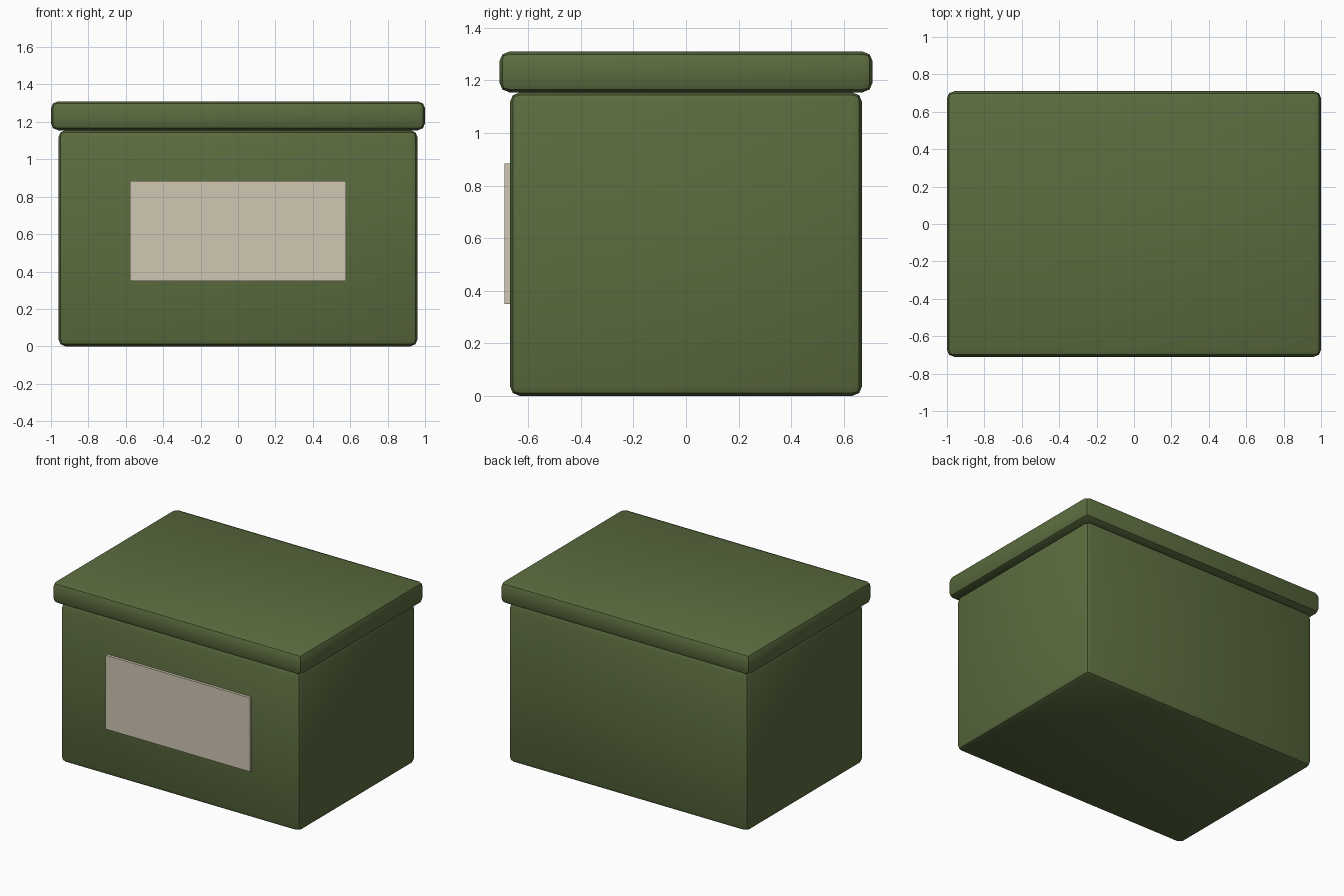
import bpy
import math

cube = bpy.data.objects.get("Cube")
if cube:
    bpy.data.objects.remove(cube, do_unlink=True)


def make_material(name, color):
    mat = bpy.data.materials.new(name)
    mat.use_nodes = True
    mat.diffuse_color = color
    mat.node_tree.nodes["Principled BSDF"].inputs["Base Color"].default_value = color
    return mat


def make_box(name, size, bottom, mat, y=0, bevel=0):
    """Box resting at height bottom, with optional softened edges."""
    bpy.ops.mesh.primitive_cube_add(size=1, location=(0, y, bottom + size[2] / 2))
    box = bpy.context.object
    box.name = name
    box.scale = size
    bpy.ops.object.transform_apply(location=False, rotation=False, scale=True)
    box.data.materials.append(mat)
    if bevel:
        mod = box.modifiers.new("soft_edges", "BEVEL")
        mod.width = bevel
        mod.segments = 2
        bpy.ops.object.modifier_apply(modifier=mod.name)
        bpy.ops.object.shade_smooth_by_angle(angle=math.radians(30))
    return box


green = make_material("olive green", (0.105, 0.15, 0.05, 1))
cream = make_material("cream paper", (0.63, 0.57, 0.45, 1))

# Container, overhanging lid and front label
make_box("box_body", (1.92, 1.34, 1.155), 0, green, bevel=0.038)
make_box("box_lid", (2, 1.42, 0.155), 1.155, green, bevel=0.038)
make_box("front_label", (1.155, 0.02, 0.535), 0.35, cream, y=-0.68)
